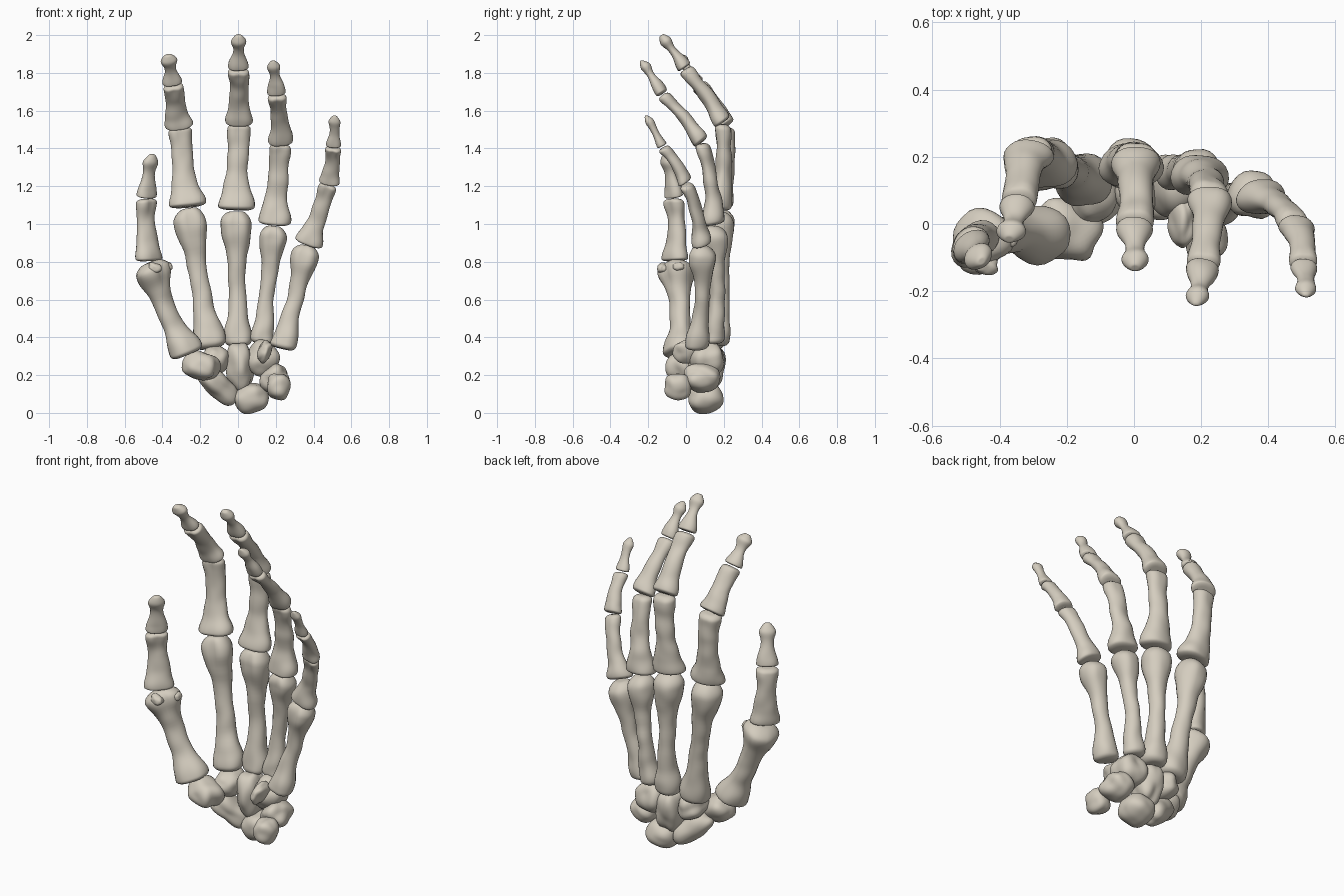
import bpy, bmesh, math
from mathutils import Vector, Matrix, Euler, noise

if "Cube" in bpy.data.objects:
    bpy.data.objects.remove(bpy.data.objects["Cube"])

bone_mat = bpy.data.materials.new("warm ivory")
bone_mat.diffuse_color = (0.66, 0.61, 0.52, 1)
bone_mat.use_nodes = True
bone_mat.node_tree.nodes["Principled BSDF"].inputs["Base Color"].default_value = bone_mat.diffuse_color

SEG, RINGS = 24, 44

# Half widths at base, shaft and head; depth/width ratio; backward bow
KINDS = {
    "metacarpal": (.072, .047, .084, .98, .022),
    "proximal": (.096, .055, .061, .77, .022),
    "middle": (.071, .048, .053, .78, .014),
    "distal": (.052, .028, .04, .78, .004),
}


def finish(bm, name):
    bmesh.ops.recalc_face_normals(bm, faces=bm.faces[:])
    for f in bm.faces:
        f.smooth = True
    me = bpy.data.meshes.new(name)
    bm.to_mesh(me)
    bm.free()
    me.materials.append(bone_mat)
    ob = bpy.data.objects.new(name, me)
    bpy.context.collection.objects.link(ob)
    return ob


def bell(t, centre, spread):
    return math.exp(-((t - centre) / spread) ** 2)


def rounding(distance, length, start):
    """Cap factor that rises from start to 1 within length of a bone end."""
    e = min(distance / length, 1)
    return start + (1 - start) * math.sqrt(max(0, 1 - (1 - e) ** 2))


def long_bone(name, kind, base, head, scale, base_scale, twist):
    """Loft a shaft with flared ends, bowed towards the back of the hand."""
    wb, ws, wh, ratio, bow = KINDS[kind]
    knuckle, tip = kind == "metacarpal", kind == "distal"
    wb *= base_scale if knuckle else 1
    axis = (head - base).normalized()
    side = Vector((1, 0, 0))
    side = Matrix.Rotation(twist, 3, axis) @ (side - axis * side.dot(axis)).normalized()
    dorsal = axis.cross(side)
    head_at, cap = (.9, .09) if knuckle else (.8, .22) if tip else (.92, .06)
    base_spread = .25 if tip else .18

    bm = bmesh.new()
    rings = []
    for i in range(RINGS + 1):
        t = .5 - .5 * math.cos(math.pi * i / RINGS)
        near_base = bell(t, .05, base_spread)
        near_head = bell(t, head_at, .18 if knuckle and t < head_at else .14)
        w = ws + (wb - ws) * near_base + (wh - ws) * near_head
        if not knuckle:
            w += ws * .12 * bell(t, .3, .15)
        w *= scale * rounding(t, .04, .55) * rounding(1 - t, cap, .25 if tip else .42)
        depth = w * (ratio + .08 * near_head * (not tip))
        groove = .08 * near_base + .18 * near_head * (not tip)
        centre = base.lerp(head, t) + dorsal * bow * (math.sin(math.pi * t) - .35)
        ring = []
        for k in range(SEG):
            a = math.tau * k / SEG
            c, s = math.cos(a), math.sin(a)
            dip = 1 - groove * bell(c, 0, .4) * (1.3 if s < 0 else .5)
            flat = .88 if s < 0 else 1.04
            p = centre + side * w * c + dorsal * depth * s * dip * flat
            n = side * c + dorsal * s
            ring.append(bm.verts.new(p + n * noise.noise(p * 11) * .009))
        rings.append(ring)
    for r0, r1 in zip(rings, rings[1:]):
        for k in range(SEG):
            j = (k + 1) % SEG
            bm.faces.new((r0[k], r0[j], r1[j], r1[k]))
    for ring in (rings[0], rings[-1]):
        mid = bm.verts.new(sum((v.co for v in ring), Vector()) / SEG)
        for k in range(SEG):
            bm.faces.new((ring[k], ring[(k + 1) % SEG], mid))
    return finish(bm, name)


def ray(finger, kinds, joints, palm_scale, scale, base_scale=1, twist=0):
    """Chain of long bones between joints, with a small gap at each joint."""
    points = [Vector(j) for j in joints]
    for i, kind in enumerate(kinds):
        a, b = points[i], points[i + 1]
        gap = (b - a).normalized() * .004
        end = b if i == len(kinds) - 1 else b - gap
        part = kind if kind == "metacarpal" else kind + "_phalanx"
        size = scale if i else palm_scale
        long_bone(f"{finger}_{part}", kind, a + gap, end, size, base_scale, twist)


def pebble(name, centre, radii, tilt=0, turn=0, rough=.2):
    """Irregular, slightly blocky small bone."""
    bm = bmesh.new()
    bmesh.ops.create_icosphere(bm, subdivisions=4, radius=1)
    m = Euler((0, math.radians(tilt), math.radians(turn))).to_matrix()
    seed = Vector(centre) * 37
    for v in bm.verts:
        n = v.co.normalized()
        block = sum(abs(q) ** 2.5 for q in n) ** (-1 / 2.5)
        k = block * (1 + rough * noise.noise(n * 1.2 + seed))
        v.co = m @ Vector([q * k * r for q, r in zip(n, radii)]) + Vector(centre)
    return finish(bm, name)


# Fingers, from the wrist joint to the tip
ALL = list(KINDS)
ray("thumb", ["metacarpal", "middle", "distal"],
    [(-.265, -.035, .305), (-.472, -.058, .8), (-.488, -.063, 1.137), (-.455, -.11, 1.37)],
    1.14, 1.12, 1.15, .7)
ray("index", ALL,
    [(-.143, .125, .338), (-.266, .175, 1.085), (-.312, .215, 1.515), (-.347, .06, 1.74),
     (-.372, -.045, 1.895)], 1.02, 1.02, 1.17, .1)
ray("middle", ALL,
    [(0, .165, .35), (-.01, .17, 1.07), (.006, .195, 1.532), (.004, -.008, 1.822),
     (.002, -.13, 2)], 1, 1)
ray("ring", ALL,
    [(.125, .15, .365), (.193, .145, .993), (.228, .085, 1.43), (.207, -.125, 1.687),
     (.184, -.24, 1.865)], .87, .92, .95, -.05)
ray("little", ALL,
    [(.235, .055, .335), (.37, .082, .888), (.484, 0, 1.215), (.507, -.125, 1.407),
     (.512, -.213, 1.575)], .92, .79, 1.08, -.15)

# Wrist bones
pebble("trapezium", (-.2, -.02, .25), (.095, .085, .072), 15, -25)
pebble("trapezoid", (-.118, .1, .285), (.068, .092, .068), 15)
pebble("capitate", (.01, .115, .245), (.07, .092, .125))
pebble("hamate", (.13, .115, .285), (.085, .088, .09), 30)
pebble("hamate_hook", (.14, .005, .325), (.034, .07, .058), 20)
pebble("scaphoid", (-.1, .075, .14), (.12, .072, .064), 38, 28)
pebble("lunate", (.07, .105, .078), (.09, .092, .078), -12, 0, .12)
pebble("triquetrum", (.19, .085, .185), (.078, .09, .07), -30)
pebble("pisiform", (.215, -.045, .14), (.06, .068, .07), 0, 0, .15)

# Small bones at the thumb joint
pebble("inner_sesamoid", (-.375, -.04, .77), (.03, .03, .024), -25)
pebble("outer_sesamoid", (-.44, -.125, .768), (.036, .026, .024), 20)
